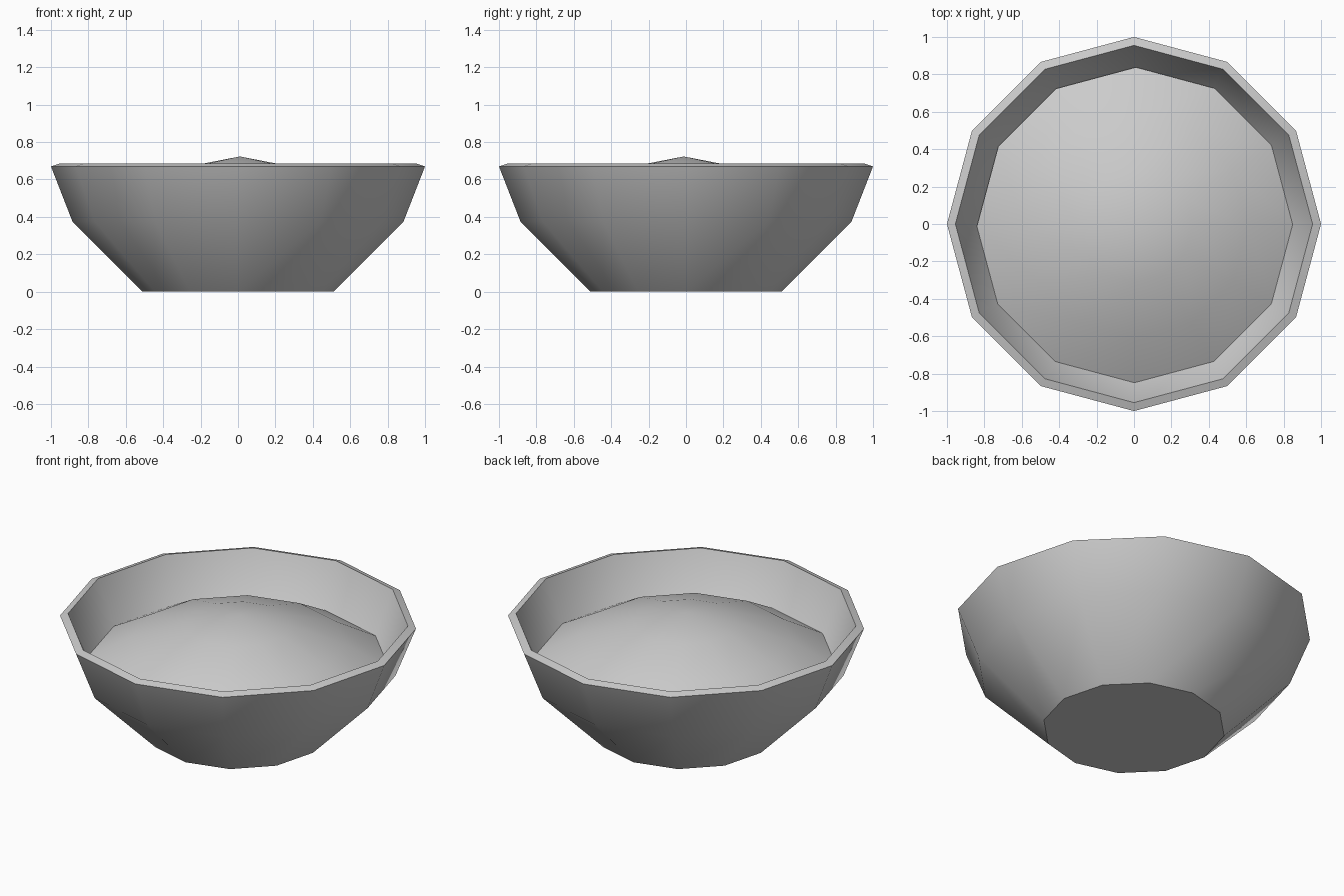
import bpy, math

cube = bpy.data.objects.get("Cube")
if cube:
    bpy.data.objects.remove(cube, do_unlink=True)

SIDES = 12


def make_material(name, colour):
    mat = bpy.data.materials.new(name)
    mat.use_nodes = True
    mat.diffuse_color = colour
    mat.node_tree.nodes["Principled BSDF"].inputs["Base Color"].default_value = colour
    return mat


def lathe(name, profile, mat, centre=(0, 0)):
    """Spin a (radius, height) profile around z; a zero radius makes a pole."""
    verts, faces, rings = [], [], []
    for r, z in profile:
        count = SIDES if r > 0 else 1
        start = len(verts)
        rings.append([start + i % count for i in range(SIDES)])
        for i in range(count):
            a = math.tau * i / SIDES
            verts.append((centre[0] + r * math.cos(a), centre[1] + r * math.sin(a), z))
    for low, high in zip(rings, rings[1:]):
        for i in range(SIDES):
            j = (i + 1) % SIDES
            faces.append(list(dict.fromkeys((low[i], low[j], high[j], high[i]))))
    # Flat caps on open ends
    if profile[0][0] > 0:
        faces.append(rings[0][::-1])
    if profile[-1][0] > 0:
        faces.append(rings[-1])
    mesh = bpy.data.meshes.new(name)
    mesh.from_pydata(verts, [], faces)
    mesh.materials.append(mat)
    obj = bpy.data.objects.new(name, mesh)
    bpy.context.collection.objects.link(obj)
    bpy.ops.object.select_all(action='DESELECT')
    obj.select_set(True)
    bpy.context.view_layer.objects.active = obj
    bpy.ops.object.shade_smooth_by_angle(angle=math.radians(40))
    return obj


grey = make_material("plain grey", (0.6, 0.6, 0.6, 1))

# Bowl: outer wall, bevelled rim, inner wall and inner floor
lathe("bowl", [(0.512, 0), (0.885, 0.375), (1, 0.67), (0.955, 0.685),
               (0.835, 0.4), (0.48, 0.06)], grey)

# Domed filling, slightly off centre
lathe("filling", [(0.48, 0.1), (0.85, 0.425), (0.6, 0.565), (0.3, 0.665), (0, 0.723)],
      grey, centre=(0.01, -0.012))
